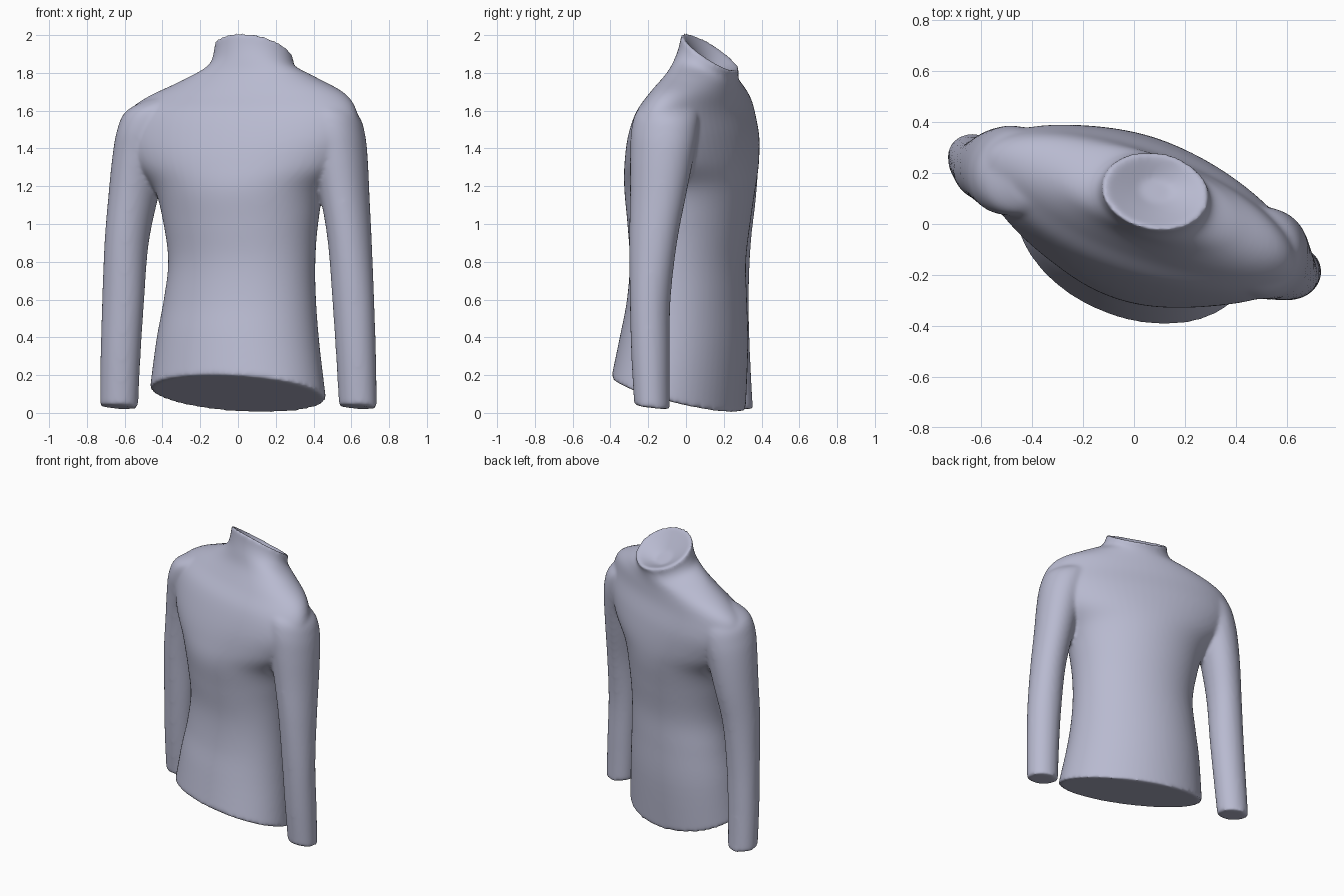
import bpy, bmesh, math

SIDES = 64
STEPS = 5


def catmull(rows):
    """Smoothly interpolate a list of section rows."""
    out = []
    for i in range(len(rows) - 1):
        p0, p1 = rows[max(i - 1, 0)], rows[i]
        p2, p3 = rows[i + 1], rows[min(i + 2, len(rows) - 1)]
        for s in range(STEPS):
            t = s / STEPS
            out.append([0.5 * (2 * b + (c - a) * t + (2 * a - 5 * b + 4 * c - d) * t * t
                               + (3 * b - a - 3 * c + d) * t ** 3)
                        for a, b, c, d in zip(p0, p1, p2, p3)])
    out.append(list(rows[-1]))
    return out


def loft(bm, rows, dish=0.0):
    """Closed loft; row = z, cx, cy, half width, half depth, turn, tilt x, tilt y."""
    rings = []

    def ring(row, scale=1.0, drop=0.0):
        z, cx, cy, a, b, turn, tx, ty = row
        th = math.radians(turn)
        verts = []
        for i in range(SIDES):
            u = 2 * math.pi * i / SIDES
            p, q = scale * a * math.cos(u), scale * b * math.sin(u)
            x = p * math.cos(th) - q * math.sin(th)
            y = p * math.sin(th) + q * math.cos(th)
            verts.append(bm.verts.new((cx + x, cy + y, z + tx * x + ty * y - drop)))
        rings.append(verts)

    sections = catmull(rows)
    for row in sections:
        ring(row)
    if dish:  # hollow of the collar opening
        for s in (0.9, 0.6, 0.3):
            ring(sections[-1], s, dish * (0.9 - s))
    for lo, hi in zip(rings, rings[1:]):
        for i in range(SIDES):
            j = (i + 1) % SIDES
            bm.faces.new((lo[i], lo[j], hi[j], hi[i]))
    bm.faces.new(rings[0][::-1])
    bm.faces.new(rings[-1])


bm = bmesh.new()

# Torso with shoulders, from slanted hem to slanted collar
loft(bm, [
    (0.100, 0.00, -0.04, 0.485, 0.330, -22, -0.12, -0.28),
    (0.38, 0.00, -0.01, 0.447, 0.318, -22, -0.05, -0.10),
    (0.60, 0.01, 0.005, 0.418, 0.298, -22, 0, 0),
    (0.80, 0.02, 0.01, 0.404, 0.289, -22, 0, 0),
    (1.00, 0.015, 0.015, 0.424, 0.306, -22, 0, 0),
    (1.18, 0.01, 0.02, 0.470, 0.322, -22, 0, 0),
    (1.32, 0.015, 0.03, 0.590, 0.312, -20, 0, 0),
    (1.46, 0.02, 0.04, 0.655, 0.284, -20, 0, 0),
    (1.59, 0.025, 0.05, 0.640, 0.242, -20, 0, 0),
    (1.68, 0.045, 0.075, 0.555, 0.202, -20, 0, -0.05),
    (1.76, 0.060, 0.10, 0.385, 0.172, -20, -0.03, -0.18),
    (1.82, 0.075, 0.11, 0.250, 0.160, -18, -0.08, -0.35),
    (1.87, 0.082, 0.12, 0.216, 0.153, -12, -0.15, -0.50),
    (1.91, 0.085, 0.13, 0.214, 0.154, -10, -0.23, -0.63),
], dish=0.12)

# Sleeves from cuff to shoulder: z, cx, cy, half width, half depth
right_sleeve = [
    (0.03, 0.635, -0.18, 0.102, 0.093), (0.30, 0.625, -0.188, 0.107, 0.101),
    (0.60, 0.610, -0.19, 0.112, 0.107), (0.90, 0.592, -0.175, 0.115, 0.127),
    (1.15, 0.565, -0.150, 0.128, 0.150), (1.35, 0.538, -0.13, 0.145, 0.170),
    (1.48, 0.515, -0.115, 0.155, 0.178), (1.58, 0.480, -0.095, 0.160, 0.165),
    (1.645, 0.410, -0.06, 0.140, 0.120)]
left_sleeve = [
    (0.03, -0.630, 0.26, 0.102, 0.093), (0.30, -0.622, 0.24, 0.107, 0.099),
    (0.60, -0.608, 0.225, 0.112, 0.106), (0.90, -0.590, 0.22, 0.115, 0.124),
    (1.15, -0.554, 0.225, 0.128, 0.148), (1.35, -0.518, 0.220, 0.142, 0.168),
    (1.48, -0.485, 0.210, 0.152, 0.178), (1.58, -0.440, 0.200, 0.158, 0.165),
    (1.645, -0.360, 0.190, 0.140, 0.120)]
for sleeve in (right_sleeve, left_sleeve):
    loft(bm, [r + (-24, -0.06, -0.12) for r in sleeve])

bmesh.ops.recalc_face_normals(bm, faces=bm.faces)
mesh = bpy.data.meshes.new("sweater")
bm.to_mesh(mesh)
bm.free()
sweater = bpy.data.objects.new("sweater", mesh)
bpy.context.collection.objects.link(sweater)

# Fuse torso and sleeves into one soft surface
fuse = sweater.modifiers.new("fuse", 'REMESH')
fuse.mode = 'VOXEL'
fuse.voxel_size = 0.011
fuse.use_smooth_shade = True
soften = sweater.modifiers.new("soften", 'SMOOTH')
soften.factor = 0.5
soften.iterations = 16

# Knit colour
knit = bpy.data.materials.new("pale lavender grey")
knit.diffuse_color = (0.48, 0.49, 0.63, 1)
mesh.materials.append(knit)
